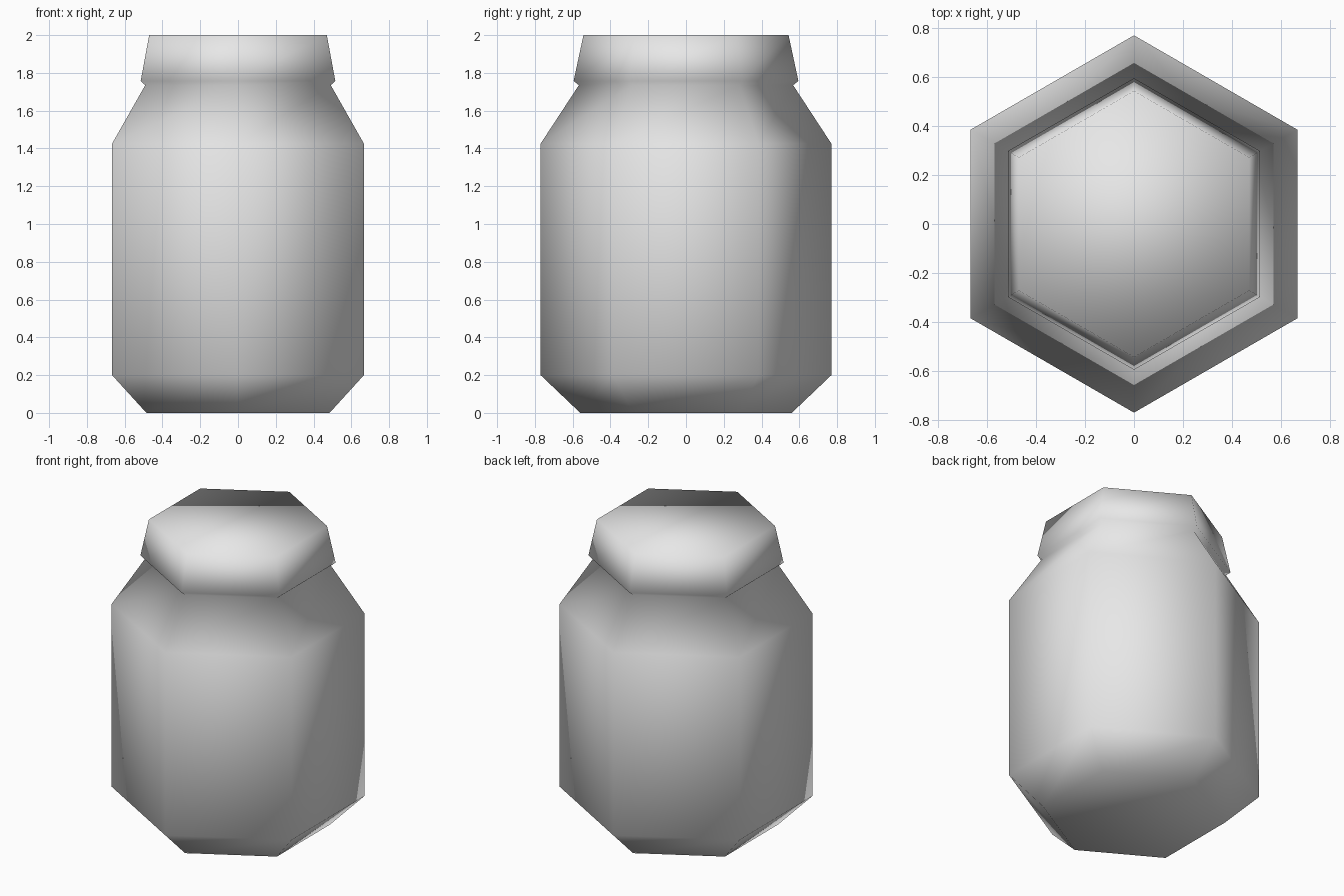
import bpy
import bmesh
from math import sin, cos, pi

# Remove the default cube
cube = bpy.data.objects.get("Cube")
if cube:
    bpy.data.objects.remove(cube, do_unlink=True)

SIDES = 6


def make_material(name, colour):
    mat = bpy.data.materials.new(name)
    mat.use_nodes = True
    mat.diffuse_color = colour
    mat.node_tree.nodes["Principled BSDF"].inputs["Base Color"].default_value = colour
    return mat


def lathe(name, profile, material):
    """Closed six-sided solid from (radius, height) points, bottom to top."""
    bm = bmesh.new()
    rings = []
    for radius, z in profile:
        angles = [pi / 2 + 2 * pi * i / SIDES for i in range(SIDES)]
        rings.append([bm.verts.new((radius * cos(a), radius * sin(a), z)) for a in angles])
    for low, high in zip(rings, rings[1:]):
        for i in range(SIDES):
            j = (i + 1) % SIDES
            bm.faces.new((low[i], low[j], high[j], high[i]))
    # Flat base and top
    bm.faces.new(rings[0][::-1])
    bm.faces.new(rings[-1])
    # One continuous smooth surface
    for face in bm.faces:
        face.smooth = True
    mesh = bpy.data.meshes.new(name)
    bm.to_mesh(mesh)
    bm.free()
    mesh.materials.append(material)
    obj = bpy.data.objects.new(name, mesh)
    bpy.context.collection.objects.link(obj)
    return obj


grey = make_material("plain_grey", (0.8, 0.8, 0.8, 1.0))

# Jar: bevelled base, straight body, shoulder, neck groove and tapered lid
lathe("jar_with_lid", [
    (0.56, 0.0),
    (0.77, 0.2),
    (0.77, 1.425),
    (0.567, 1.735),
    (0.595, 1.757),
    (0.543, 2.0),
], grey)
